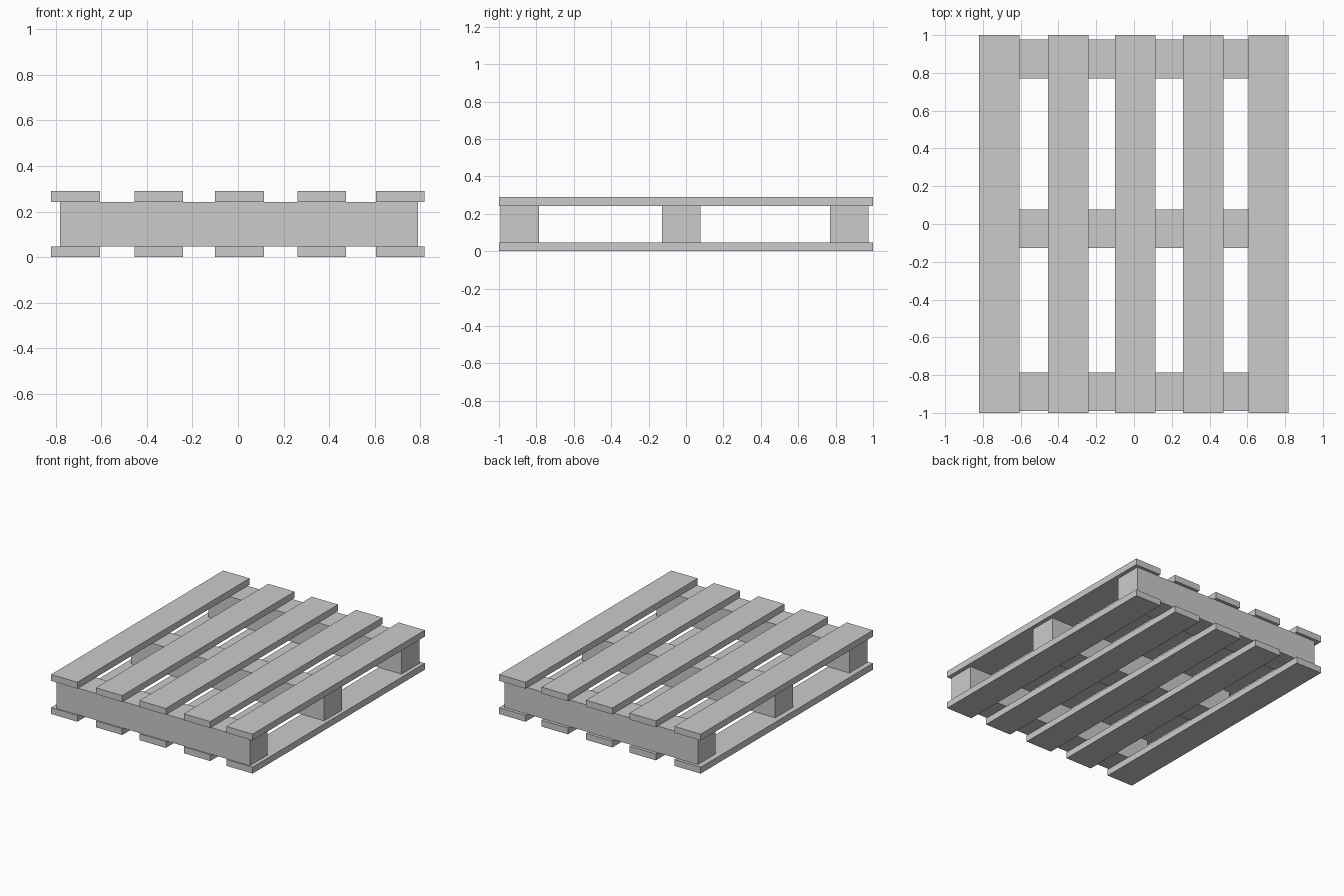
import bpy

if "Cube" in bpy.data.objects:
    bpy.data.objects.remove(bpy.data.objects["Cube"])

SLAT_X = (-0.713, -0.348, 0.006, 0.367, 0.712)
BEAM_Y = (-0.888, -0.025, 0.874)
SLAT_T, HEIGHT = 0.047, 0.29


def box(name, center, size):
    bpy.ops.mesh.primitive_cube_add(size=1, location=center)
    ob = bpy.context.object
    ob.name = name
    ob.scale = size
    bpy.ops.object.transform_apply(location=False, rotation=False, scale=True)
    return ob


# Top and bottom deck slats running front to back
for layer, z in (("bottom", SLAT_T / 2), ("top", HEIGHT - SLAT_T / 2)):
    for i, x in enumerate(SLAT_X, 1):
        box(f"{layer}_slat_{i}", (x, 0, z), (0.214, 2, SLAT_T))

# Cross beams between the decks
for name, y in zip(("front", "middle", "back"), BEAM_Y):
    box(f"{name}_beam", (0.005, y, HEIGHT / 2), (1.57, 0.206, HEIGHT - 2 * SLAT_T))
